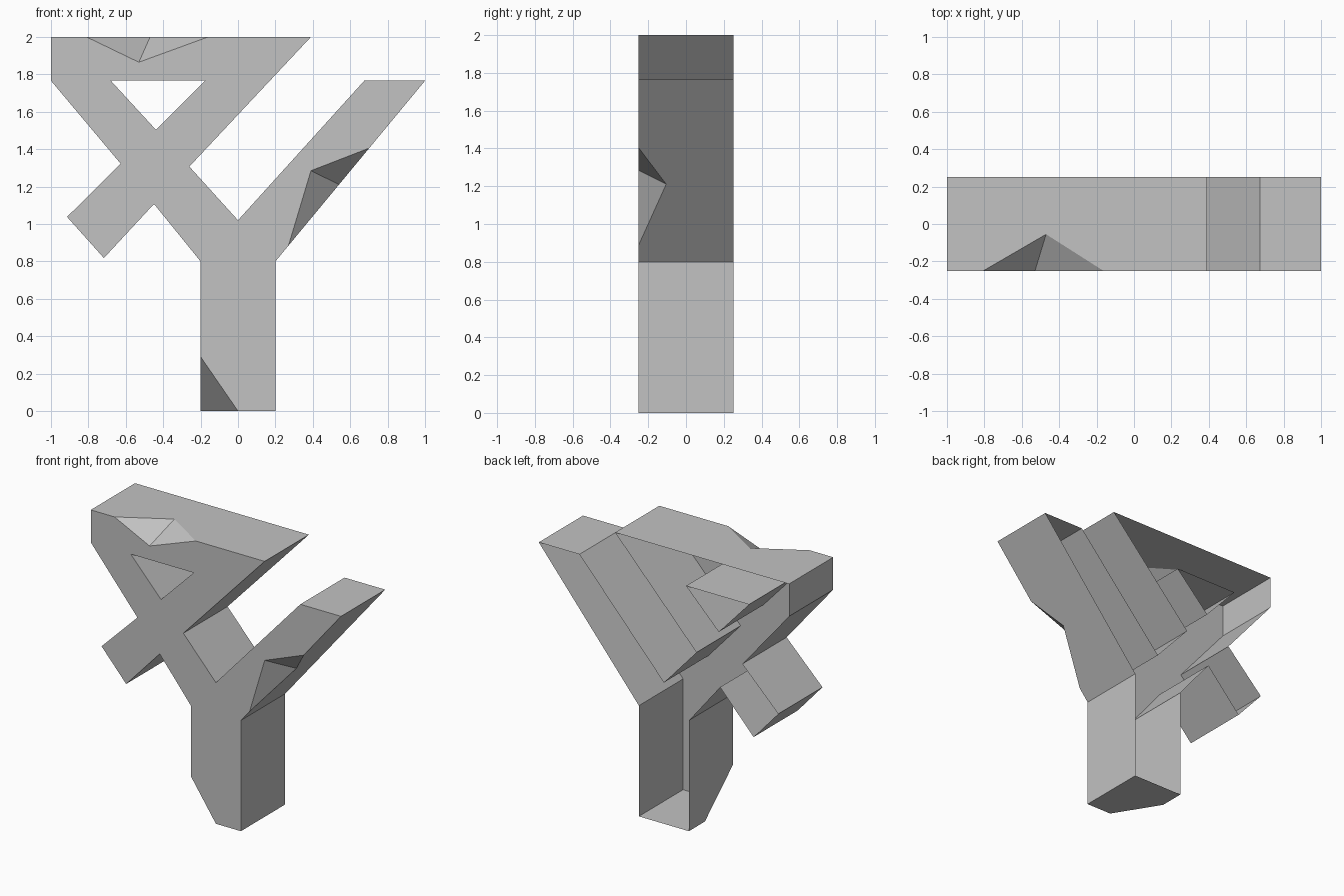
import bpy
import bmesh
from mathutils import Vector

default_cube = bpy.data.objects.get("Cube")
if default_cube:
    bpy.data.objects.remove(default_cube, do_unlink=True)

DEPTH = 0.505
FRONT = -DEPTH / 2

# Single grey material
grey = bpy.data.materials.new("plain grey")
grey.use_nodes = True
colour = (0.54, 0.54, 0.54, 1)
grey.diffuse_color = colour
grey.node_tree.nodes["Principled BSDF"].inputs["Base Color"].default_value = colour


def new_object(name, bm):
    bmesh.ops.recalc_face_normals(bm, faces=bm.faces)
    mesh = bpy.data.meshes.new(name)
    bm.to_mesh(mesh)
    bm.free()
    obj = bpy.data.objects.new(name, mesh)
    bpy.context.collection.objects.link(obj)
    return obj


def add_loop(bm, points):
    verts = [bm.verts.new((x, 0, z)) for x, z in points]
    return [bm.edges.new((a, b)) for a, b in zip(verts, verts[1:] + verts[:1])]


def cutter(name, points, on_cut):
    """Tetrahedron enlarged about a point that lies on the cut planes."""
    pts = [Vector(p) for p in points]
    centre = sum((pts[i] for i in on_cut), Vector()) / len(on_cut)
    bm = bmesh.new()
    for p in pts:
        bm.verts.new(centre + (p - centre) * 1.25)
    bmesh.ops.convex_hull(bm, input=bm.verts)
    obj = new_object(name, bm)
    obj.hide_render = True
    return obj


# Branching outline with a triangular window
outline = [(-0.2, 0), (0.2, 0), (0.2, 0.8), (1, 1.766), (0.675, 1.766),
           (0, 1.02), (-0.26, 1.307), (0.39, 2), (-1, 2), (-1, 1.766),
           (-0.627, 1.322), (-0.914, 1.038), (-0.717, 0.818),
           (-0.449, 1.107), (-0.2, 0.8)]
window = [(-0.68, 1.766), (-0.177, 1.766), (-0.438, 1.503)]
bm = bmesh.new()
edges = add_loop(bm, outline) + add_loop(bm, window)
bmesh.ops.triangle_fill(bm, use_beauty=True, edges=edges, normal=(0, -1, 0))
body = new_object("branching_shell", bm)

thick = body.modifiers.new("Thickness", "SOLIDIFY")
thick.thickness = DEPTH
thick.offset = 0

# Chipped notches along the front edges
cutters = [
    cutter("top_notch", [(-0.81, FRONT, 2), (-0.16, FRONT, 2),
                         (-0.53, FRONT, 1.865), (-0.47, -0.055, 2)], (2, 3)),
    cutter("arm_notch", [(0.27, FRONT, 0.885), (0.702, FRONT, 1.406),
                         (0.39, FRONT, 1.285), (0.54, -0.105, 1.211)], (2, 3)),
    cutter("foot_chamfer", [(-0.2, FRONT, 0), (-0.2, FRONT, 0.29),
                            (0, FRONT, 0), (-0.2, 0.07, 0)], (1, 2, 3)),
]
for tool in cutters:
    cut = body.modifiers.new(tool.name, "BOOLEAN")
    cut.operation = "DIFFERENCE"
    cut.solver = "EXACT"
    cut.object = tool

# Bake the modifiers, then open the back of the shell
bpy.context.view_layer.update()
graph = bpy.context.evaluated_depsgraph_get()
baked = bpy.data.meshes.new_from_object(body.evaluated_get(graph))
body.modifiers.clear()
body.data = baked
for tool in cutters:
    bpy.data.objects.remove(tool, do_unlink=True)

bm = bmesh.new()
bm.from_mesh(baked)
back = [f for f in bm.faces if all(v.co.y > -FRONT - 0.001 for v in f.verts)]
bmesh.ops.delete(bm, geom=back, context="FACES")
for face in bm.faces:
    face.material_index = 0
    face.smooth = False
bm.to_mesh(baked)
bm.free()
baked.materials.clear()
baked.materials.append(grey)
